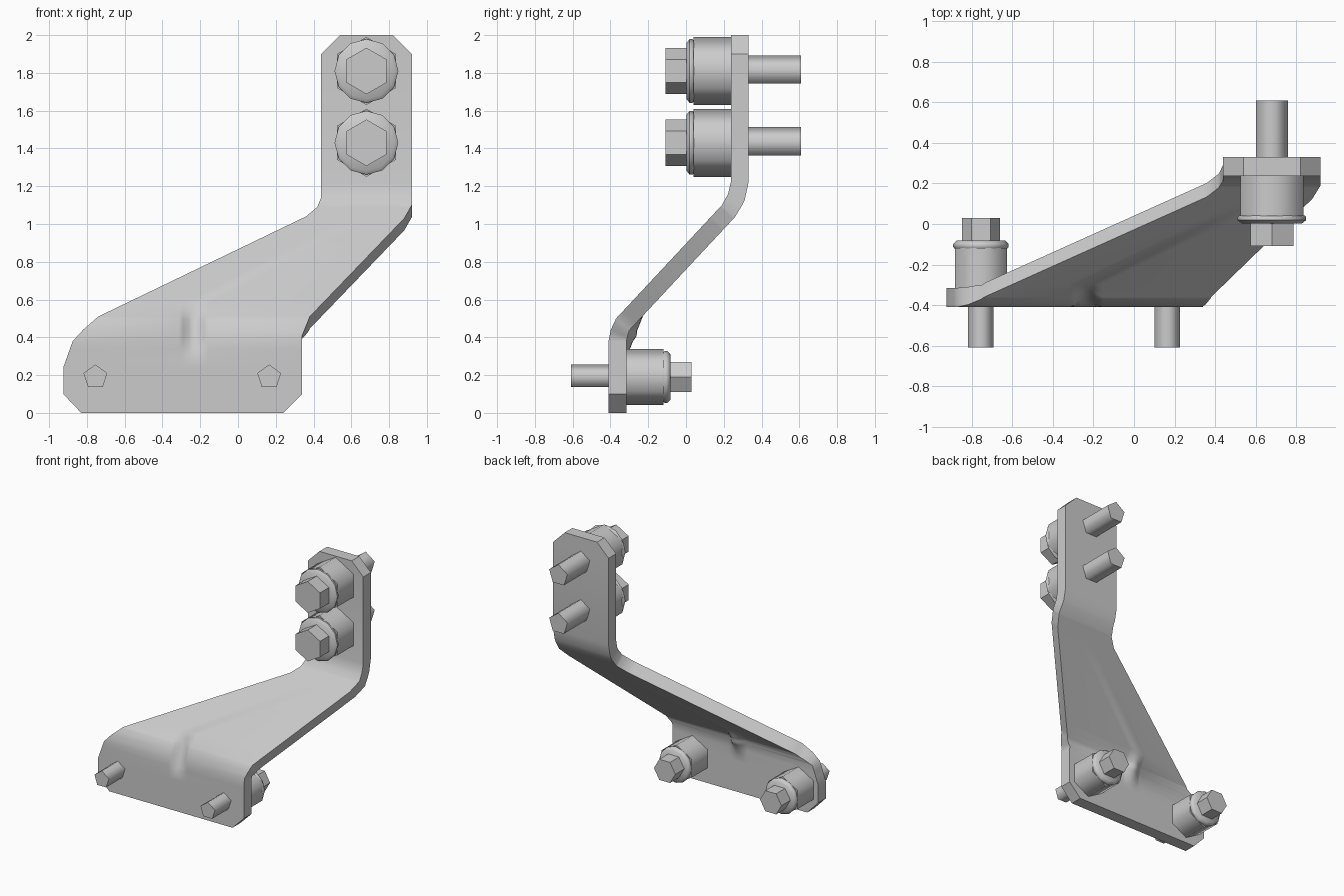
import bpy, bmesh
from math import sin, cos, pi, radians
from mathutils import Vector

cube = bpy.data.objects.get("Cube")
if cube:
    bpy.data.objects.remove(cube, do_unlink=True)

steel = bpy.data.materials.new("grey steel")
steel.use_nodes = True
GREY = (0.6, 0.6, 0.6, 1)
steel.diffuse_color = GREY
steel.node_tree.nodes["Principled BSDF"].inputs["Base Color"].default_value = GREY


def finish(name, bm, angle=35):
    bmesh.ops.recalc_face_normals(bm, faces=bm.faces)
    mesh = bpy.data.meshes.new(name)
    bm.to_mesh(mesh)
    bm.free()
    mesh.materials.append(steel)
    obj = bpy.data.objects.new(name, mesh)
    bpy.context.collection.objects.link(obj)
    bpy.ops.object.select_all(action='DESELECT')
    obj.select_set(True)
    bpy.context.view_layer.objects.active = obj
    bpy.ops.object.shade_smooth_by_angle(angle=radians(angle))
    return obj


def interp(points, z):
    for (z0, v0), (z1, v1) in zip(points, points[1:]):
        if z <= z1:
            return v0 + (v1 - v0) * (z - z0) / (z1 - z0)
    return points[-1][1]


# Bent plate: front surface depth, tilt and side edges, all by height
DEPTH = [(0, -.41), (.38, -.41), (.44, -.398), (.5, -.37), (1.1, .19),
         (1.16, .223), (1.22, .237), (2, .237)]
TILT = [(0, 0), (.38, 0), (.5, 43), (1.1, 43), (1.22, 0), (2, 0)]
LEFT = [(0, -.83), (.1, -.925), (.24, -.925), (.38, -.875), (.44, -.82),
        (.51, -.74), (1.04, .36), (1.09, .42), (1.14, .44), (1.9, .44), (2, .54)]
RIGHT = [(0, .24), (.1, .34), (.41, .34), (.51, .38), (1.03, .88),
         (1.1, .92), (1.9, .92), (2, .82)]
THICK = .094
RIB_X, RIB_LOW, RIB_HIGH = -.235, .29, .58
RIB = {-.08: 0, -.055: .3, -.025: .9, 0: 1, .025: .9, .055: .3, .08: 0}


def plate():
    bm = bmesh.new()
    heights = sorted({z for t in (DEPTH, LEFT, RIGHT) for z, _ in t}
                     | {RIB_LOW, .34, .41, .47, .54, RIB_HIGH})
    front, back = [], []
    for z in heights:
        xl, xr = interp(LEFT, z), interp(RIGHT, z)
        y, a = interp(DEPTH, z), radians(interp(TILT, z))
        chord = y
        if RIB_LOW < z < RIB_HIGH:      # stiffening dent across the lower bend
            chord = interp([(RIB_LOW, interp(DEPTH, RIB_LOW)),
                            (RIB_HIGH, interp(DEPTH, RIB_HIGH))], z)
        cols = [(xl, 0)]
        for dx, w in RIB.items():
            x = RIB_X + dx if z < .6 else xl + (xr - xl) * (.5 + dx * 2)
            cols.append((x, w))
        cols.append((xr, 0))
        pts = [Vector((x, y + (chord - y) * w, z)) for x, w in cols]
        off = Vector((0, cos(a), -sin(a))) * THICK
        front.append([bm.verts.new(p) for p in pts])
        back.append([bm.verts.new(p + off) for p in pts])
    n = len(front[0])
    for i in range(len(heights) - 1):
        for grid in (front, back):
            for j in range(n - 1):
                bm.faces.new((grid[i][j], grid[i][j + 1], grid[i + 1][j + 1], grid[i + 1][j]))
        for j in (0, n - 1):
            bm.faces.new((front[i][j], front[i + 1][j], back[i + 1][j], back[i][j]))
    for i in (0, -1):
        for j in range(n - 1):
            bm.faces.new((front[i][j], front[i][j + 1], back[i][j + 1], back[i][j]))
    finish("bent_plate", bm)


# Faceted body turned around the y axis from (y, radius) rings
def turned(name, x, z, rings, sides, phase=0.0, angle=35):
    bm = bmesh.new()
    loops = []
    for y, r in rings:
        angles = [pi / 2 + phase + 2 * pi * k / sides for k in range(sides)]
        loops.append([bm.verts.new((x + r * cos(t), y, z + r * sin(t))) for t in angles])
    for a, b in zip(loops, loops[1:]):
        for k in range(sides):
            m = (k + 1) % sides
            bm.faces.new((a[k], a[m], b[m], b[k]))
    bm.faces.new(loops[0])
    bm.faces.new(loops[-1])
    finish(name, bm, angle)


# Spacer, flange, hex head and threaded shank of one bolt
def bolt(name, x, z, seat, way, spacer_r, flange_r, head_r, shank_r, turn):
    def at(d):
        return seat + way * d
    turned(name + "_spacer", x, z, [(at(-.01), spacer_r), (at(.198), spacer_r)], 6, angle=65)
    turned(name + "_flange", x, z,
           [(at(.194), flange_r * .95), (at(.203), flange_r), (at(.218), flange_r),
            (at(.234), flange_r * .88)], 12, angle=50)
    turned(name + "_head", x, z, [(at(.225), head_r), (at(.345), head_r)], 6, turn, 30)
    turned(name + "_shank", x, z, [(at(-.05), shank_r), (at(-.373), shank_r)], 5, angle=75)


plate()
for label, z in (("top", 1.81), ("middle", 1.43)):
    bolt(label + "_bolt", .68, z, .237, -1, .18, .169, .123, .083, 0)
for label, x in (("lower_right", -.755), ("lower_left", .165)):
    bolt(label + "_bolt", x, .19, -.316, 1, .148, .137, .093, .066, pi / 6)
    # lower shanks stop .2 in front of the plate
    shank = bpy.data.objects[label + "_bolt_shank"]
    for v in shank.data.vertices:
        v.co.y = max(v.co.y, -.61)
